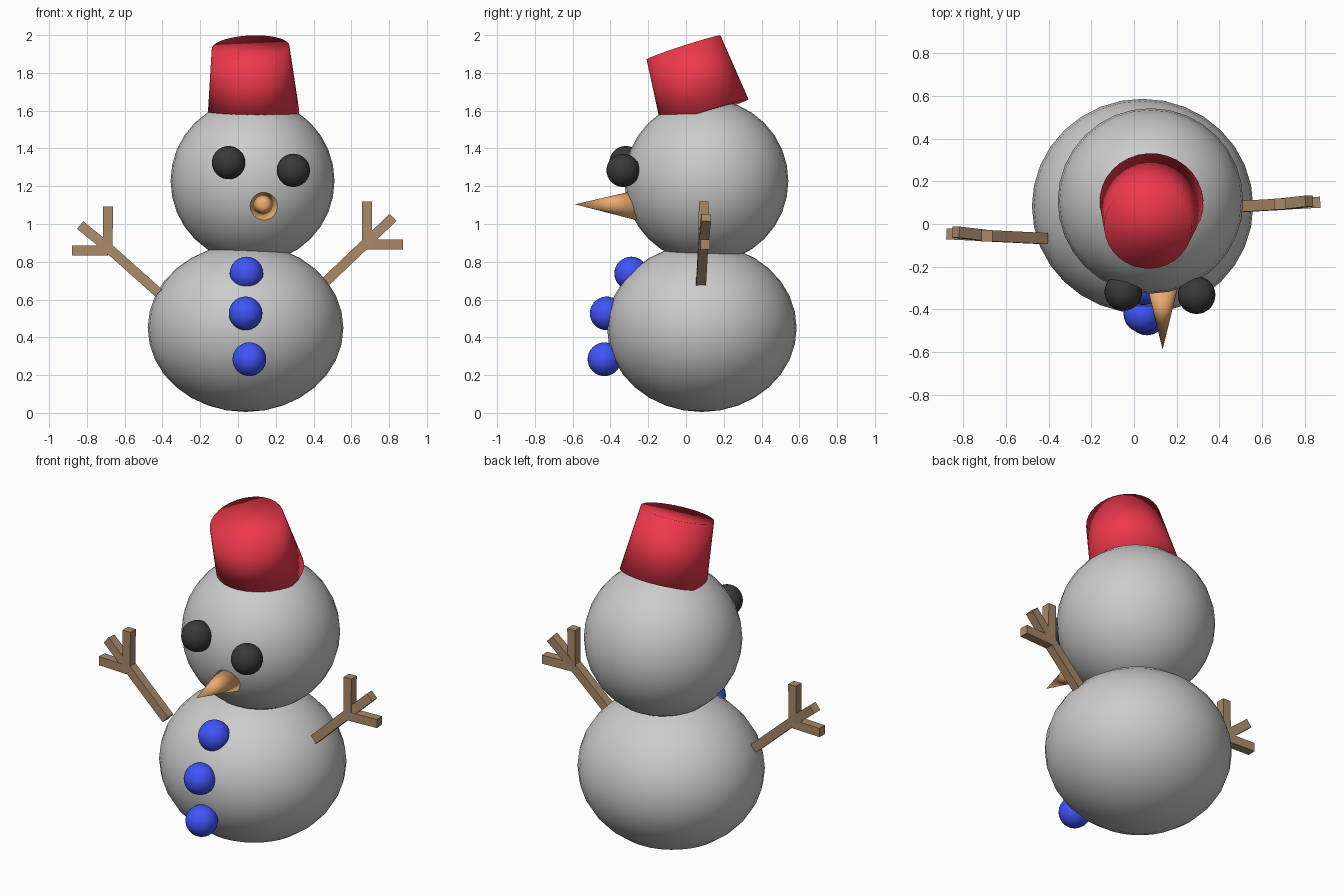
import bpy
from mathutils import Vector

if "Cube" in bpy.data.objects:
    bpy.data.objects.remove(bpy.data.objects["Cube"])


def material(name, rgb):
    m = bpy.data.materials.new(name)
    m.diffuse_color = (*rgb, 1)
    m.use_nodes = True
    m.node_tree.nodes["Principled BSDF"].inputs["Base Color"].default_value = m.diffuse_color
    return m


RED = material("red", (0.85, 0.04, 0.07))
BLUE = material("blue", (0.05, 0.09, 0.95))
ORANGE = material("orange", (0.85, 0.42, 0.16))
BROWN = material("brown", (0.40, 0.25, 0.14))
BLACK = material("black", (0.04, 0.04, 0.04))


def finish(name, mat=None, smooth=True):
    o = bpy.context.object
    o.name = name
    if mat:
        o.data.materials.append(mat)
    if smooth:
        bpy.ops.object.shade_smooth()
    return o


def ball(name, centre, radii, mat=None):
    bpy.ops.mesh.primitive_uv_sphere_add(segments=32, ring_count=16, radius=1, location=centre)
    bpy.context.object.scale = radii
    return finish(name, mat)


def taper(name, start, end, r1, r2, mat):
    """Cone or frustum between two points."""
    a, b = Vector(start), Vector(end)
    bpy.ops.mesh.primitive_cone_add(vertices=32, radius1=r1, radius2=r2, depth=(b - a).length,
                                    location=(a + b) / 2,
                                    rotation=(b - a).to_track_quat('Z', 'Y').to_euler())
    return finish(name, mat)


def stick(name, start, end, width=0.052):
    """Square bar between two points."""
    a, b = Vector(start), Vector(end)
    d = b - a
    # keep one pair of faces square to the front
    z = d.normalized()
    x = Vector((0, 1, 0)).cross(z).normalized()
    y = z.cross(x)
    bpy.ops.mesh.primitive_cube_add(size=1, location=(a + b) / 2)
    o = bpy.context.object
    for v in o.data.vertices:
        c = v.co.copy()
        v.co = x * c.x * width + y * c.y * width + z * c.z * d.length
    return finish(name, BROWN, smooth=False)


# Snow balls
ball("body", (0.04, 0.084, 0.45), (0.518, 0.502, 0.445))
ball("head", (0.077, 0.108, 1.228), (0.434, 0.434, 0.434))

# Bucket hat, tipped forward
taper("hat", (0.082, 0.10, 1.586), (0.066, -0.013, 1.935), 0.243, 0.206, RED)

# Eyes
for side, pos in (("left", (-0.05, -0.318, 1.325)), ("right", (0.293, -0.333, 1.284))):
    ball(side + "_eye", pos, (0.088,) * 3, BLACK)

# Carrot nose
taper("nose", (0.134, -0.26, 1.10), (0.134, -0.588, 1.104), 0.08, 0, ORANGE)

# Buttons
for i, pos in enumerate([(0.045, -0.29, 0.738), (0.04, -0.42, 0.527), (0.06, -0.432, 0.284)]):
    ball("button_%d" % (i + 1), pos, (0.089,) * 3, BLUE)

# Twig arms: shoulder, fork and three finger tips each
arms = {
    "left": [(-0.42, -0.068, 0.635), (-0.69, -0.055, 0.876),
             (-0.688, -0.055, 1.093), (-0.834, -0.038, 0.993), (-0.878, -0.046, 0.86)],
    "right": [(0.43, 0.078, 0.662), (0.683, 0.092, 0.903),
              (0.683, 0.094, 1.12), (0.82, 0.107, 1.034), (0.872, 0.102, 0.892)],
}
for side, (shoulder, fork, *tips) in arms.items():
    stick(side + "_arm", shoulder, fork)
    for i, tip in enumerate(tips):
        base = (fork[0], fork[1], tip[2]) if i == 2 else fork
        stick("%s_finger_%d" % (side, i + 1), base, tip)
